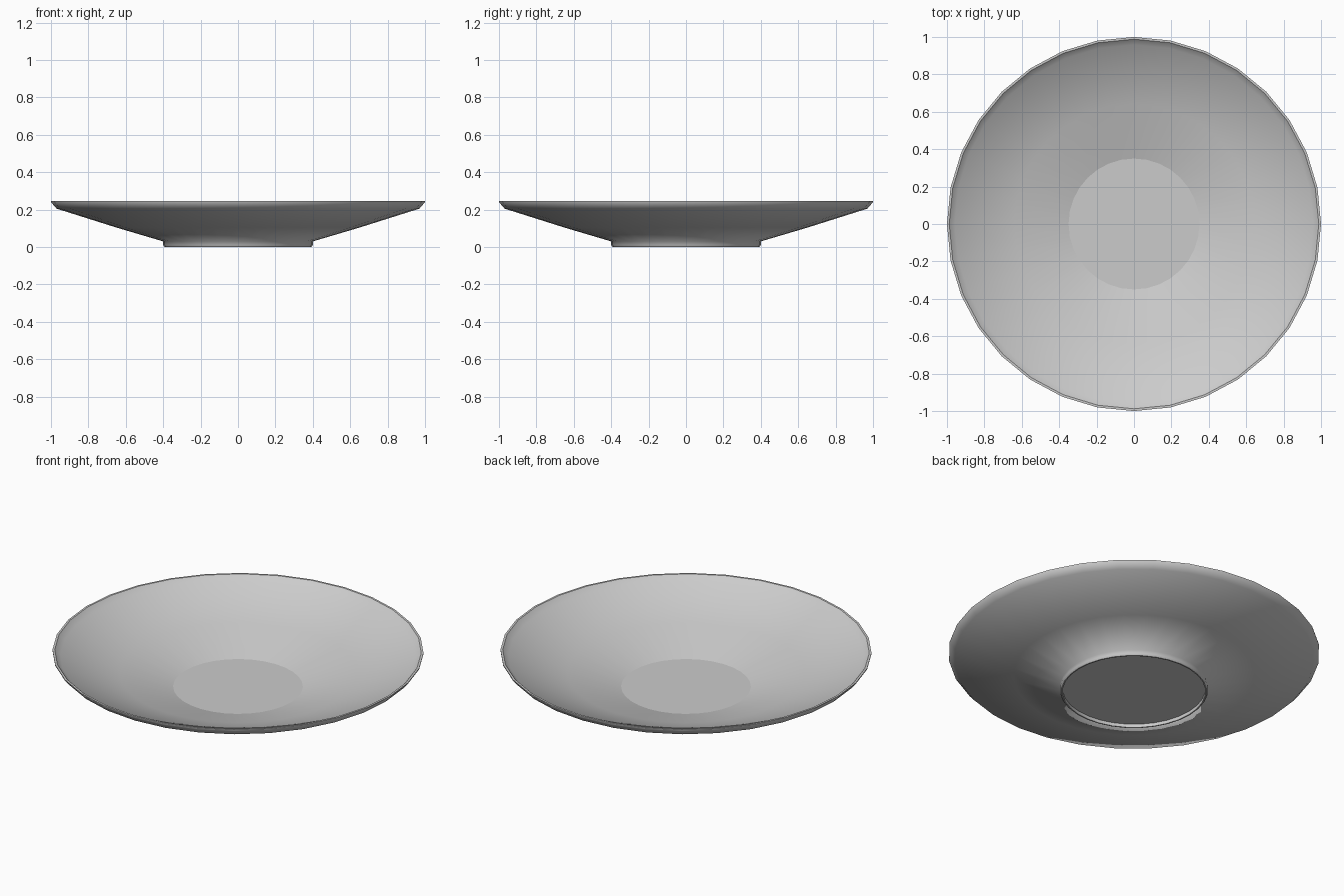
import bpy, bmesh
from math import cos, sin, tau

if "Cube" in bpy.data.objects:
    bpy.data.objects.remove(bpy.data.objects["Cube"])

SIDES = 32


def lathe(name, profile, sharp_rings):
    """Revolve an (r, z) profile about z; caps both ends with a flat disc."""
    bm = bmesh.new()
    rings = [[bm.verts.new((r * cos(tau * i / SIDES), r * sin(tau * i / SIDES), z))
              for i in range(SIDES)] for r, z in profile]
    for a, b in zip(rings, rings[1:]):
        for i in range(SIDES):
            j = (i + 1) % SIDES
            bm.faces.new((a[i], a[j], b[j], b[i]))
    bm.faces.new(rings[0][::-1])
    bm.faces.new(rings[-1])
    bmesh.ops.recalc_face_normals(bm, faces=bm.faces)
    for f in bm.faces:
        f.smooth = True
    # crisp rings keep the flat discs and foot edge clean
    for k in sharp_rings:
        for i in range(SIDES):
            e = bm.edges.get((rings[k][i], rings[k][(i + 1) % SIDES]))
            e.smooth = False
    mesh = bpy.data.meshes.new(name)
    bm.to_mesh(mesh)
    bm.free()
    obj = bpy.data.objects.new(name, mesh)
    bpy.context.collection.objects.link(obj)
    return obj


# Shallow dish: recessed base, foot ring, sloping underside, lip, inner bowl, floor
dish_profile = [
    (0.385, 0.02), (0.385, 0.0),                 # recess under the foot
    (0.392, 0.0), (0.40, 0.01), (0.40, 0.03),    # foot ring
    (0.65, 0.104), (0.97, 0.205),                # underside
    (1.0, 0.24), (1.0, 0.246), (0.988, 0.246),   # lip
    (0.958, 0.217), (0.64, 0.119),               # inner slope
    (0.35, 0.037),                               # floor
]
lathe("dish", dish_profile, [0, 1, 2, 8, 9, 12])
